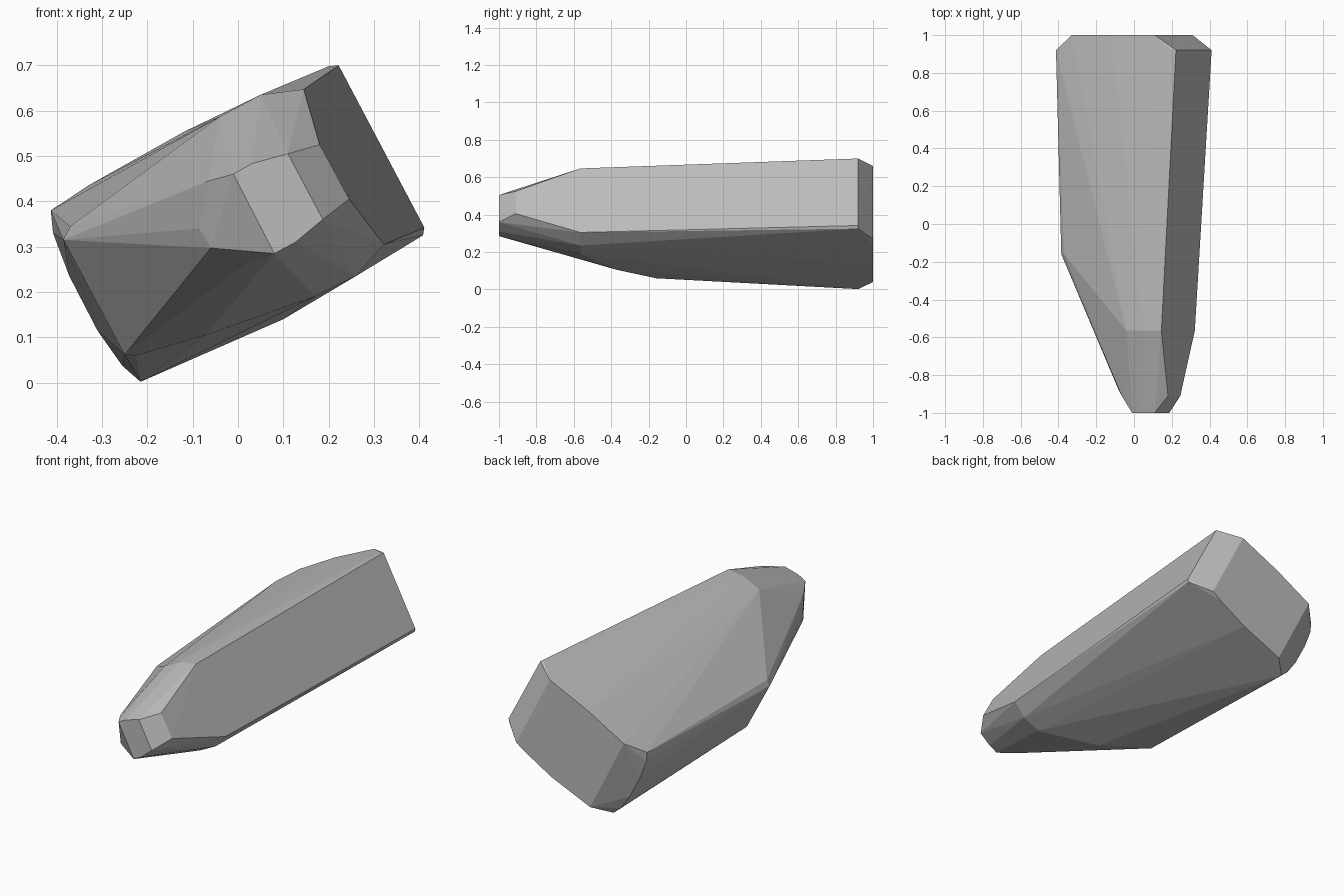
import bpy, bmesh

if "Cube" in bpy.data.objects:
    bpy.data.objects.remove(bpy.data.objects["Cube"])

# Cross-sections along the length: y -> outline points (x, z)
SECTIONS = {
    # flat nose
    -1.0: [(-.01, .46), (.03, .483), (.11, .505), (.187, .36), (.127, .31), (.08, .285)],
    # nose chamfer
    -0.91: [(-.065, .445), (.18, .525), (.245, .405), (.02, .265), (-.06, .297)],
    -0.87: [(-.085, .34)],
    # shoulder
    -0.565: [(-.04, .587), (.05, .635), (.145, .647), (.322, .305), (.26, .235), (.17, .19)],
    -0.37: [(-.07, .105)],
    # left shoulder, further back
    -0.16: [(-.385, .315), (-.37, .345), (-.25, .062), (-.225, .06)],
    # widest section
    0.92: [(-.413, .38), (-.408, .33), (-.372, .235), (-.31, .115), (-.255, .037),
           (-.215, .002), (.408, .325), (.411, .342), (.222, .70), (.20, .698)],
    # flat rear
    1.0: [(-.33, .435), (-.12, .553), (.05, .633), (.11, .66),
          (.31, .27), (.26, .235), (.10, .14), (-.13, .04)],
}

grey = bpy.data.materials.new("plain grey")
grey.diffuse_color = (0.5, 0.5, 0.5, 1)
grey.use_nodes = True
grey.node_tree.nodes["Principled BSDF"].inputs["Base Color"].default_value = grey.diffuse_color

# Skin the sections with a convex faceted hull
bm = bmesh.new()
for y, outline in SECTIONS.items():
    for x, z in outline:
        bm.verts.new((x, y, z))
res = bmesh.ops.convex_hull(bm, input=bm.verts[:])
loose = {g for g in res["geom_interior"] + res["geom_unused"]
         if isinstance(g, bmesh.types.BMVert)}
bmesh.ops.delete(bm, geom=list(loose), context='VERTS')
bmesh.ops.dissolve_limit(bm, angle_limit=0.02, verts=bm.verts[:], edges=bm.edges[:])
bmesh.ops.recalc_face_normals(bm, faces=bm.faces[:])

mesh = bpy.data.meshes.new("faceted_body")
bm.to_mesh(mesh)
bm.free()
mesh.materials.append(grey)
body = bpy.data.objects.new("faceted_body", mesh)
bpy.context.collection.objects.link(body)
